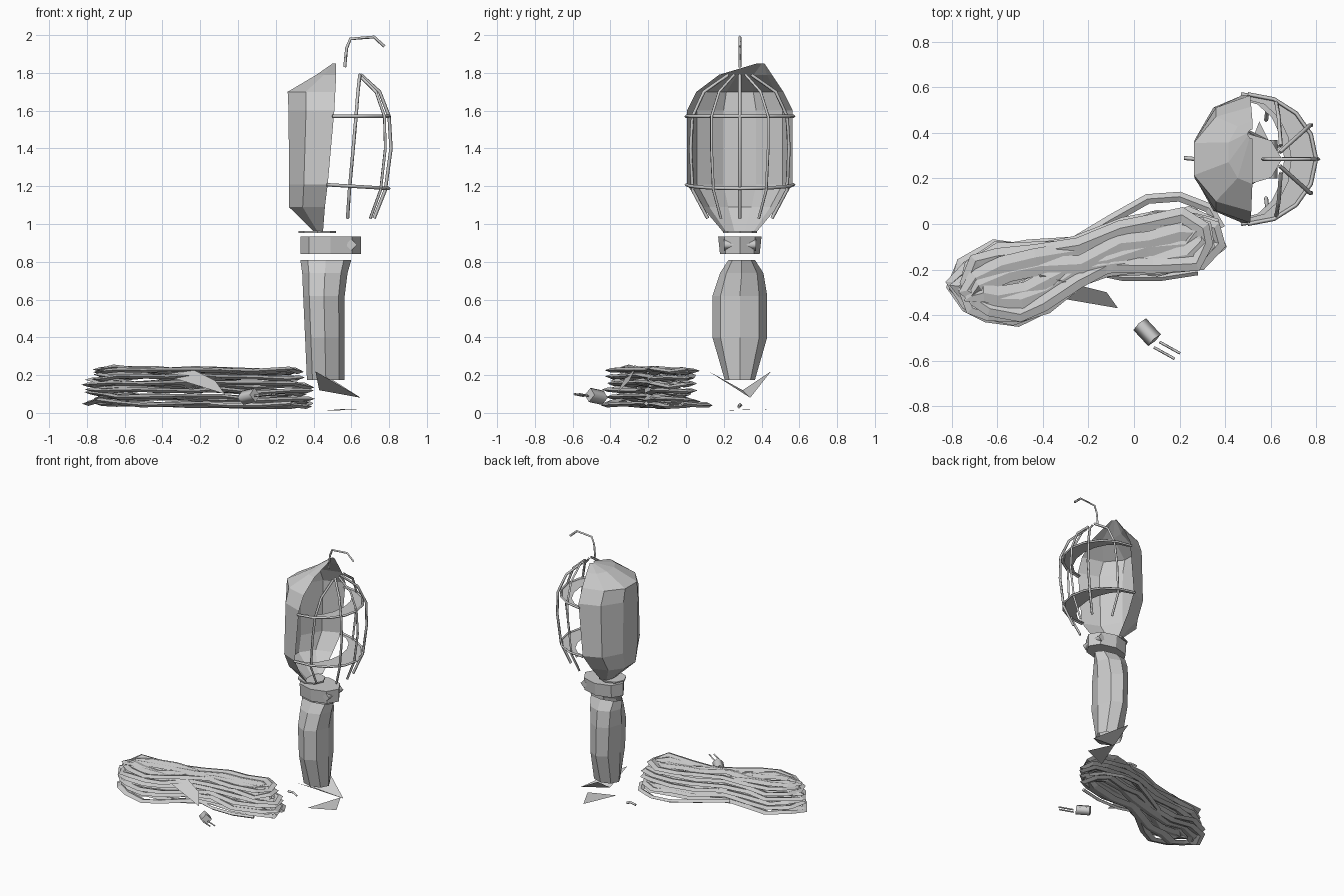
import bpy, bmesh, math, random
from mathutils import Vector

if "Cube" in bpy.data.objects:
    bpy.data.objects.remove(bpy.data.objects["Cube"])
random.seed(4)
CY = 0.285  # lamp axis in y


def mesh(name, verts, faces):
    me = bpy.data.meshes.new(name)
    me.from_pydata([tuple(v) for v in verts], [], faces)
    ob = bpy.data.objects.new(name, me)
    bpy.context.collection.objects.link(ob)
    return ob


def wire(name, pts, r=0.009):
    cu = bpy.data.curves.new(name, 'CURVE')
    cu.dimensions = '3D'
    cu.bevel_depth, cu.bevel_resolution, cu.use_fill_caps = r, 0, True
    sp = cu.splines.new('POLY')
    sp.points.add(len(pts) - 1)
    for p, c in zip(sp.points, pts):
        p.co = (*c, 1)
    ob = bpy.data.objects.new(name, cu)
    bpy.context.collection.objects.link(ob)
    return ob


def loft(name, rings, n, a0=0.0, a1=2 * math.pi, caps=True):
    """Stack of elliptical rings (z, cx, rx, ry, dy); an open arc if a1-a0 < 360."""
    full = a1 - a0 > 6.28
    m = n if full else n + 1
    verts = [(cx + rx * math.cos(a0 + (a1 - a0) * i / n),
              CY + (dy[0] if dy else 0) + ry * math.sin(a0 + (a1 - a0) * i / n), z)
             for z, cx, rx, ry, *dy in rings for i in range(m)]
    faces = [(k * m + i, k * m + (i + 1) % m, (k + 1) * m + (i + 1) % m, (k + 1) * m + i)
             for k in range(len(rings) - 1) for i in range(n)]
    if caps:
        faces += [tuple(range(m))[::-1], tuple(range((len(rings) - 1) * m, len(rings) * m))]
    return mesh(name, verts, faces)


def strand(name, pts, w, h, closed):
    """Flattened cable with a diamond section."""
    n, verts, faces = len(pts), [], []
    pts = [Vector(p) for p in pts]
    for i, p in enumerate(pts):
        a = pts[(i - 1) % n] if closed or i > 0 else p
        b = pts[(i + 1) % n] if closed or i < n - 1 else p
        s = (b - a).cross(Vector((0, 0, 1))).normalized() * w
        up = Vector((0, 0, h))
        verts += [p + s, p + up, p - s, p - up]
    for i in range(n if closed else n - 1):
        j = (i + 1) % n
        faces += [(i * 4 + k, i * 4 + (k + 1) % 4, j * 4 + (k + 1) % 4, j * 4 + k) for k in range(4)]
    if not closed:
        faces += [(3, 2, 1, 0), tuple(range(4 * n - 4, 4 * n))]
    return mesh(name, verts, faces)


# half-shell shade, open towards +x, flat facet at the back, lopsided peak
loft("shade", [(0.96, .45, .05, .09), (1.09, .46, .20, .20), (1.21, .475, .215, .28),
               (1.6, .51, .255, .28), (1.70, .515, .265, .23), (1.79, .52, .11, .14, .03),
               (1.85, .52, .02, .02, .11)],
     5, math.pi / 2, 3 * math.pi / 2, caps=False)

# cage ribs
zs = [1.03, 1.18, 1.4, 1.57, 1.7, 1.79]
wire("cage_front_rib", [(x, CY, z) for x, z in zip((.72, .78, .81, .80, .75, .65), zs)])
for s, side in ((-1, "left"), (1, "right")):
    wire("cage_diagonal_rib_" + side, [(x, CY + s * y, z) for x, y, z in
         zip((.70, .755, .78, .775, .73, .64), (.10, .14, .15, .15, .11, .03), zs)])
    wire("cage_side_rib_" + side, [(x, CY + s * y, z) for x, y, z in
         zip((.58, .59, .61, .625, .635, .645), (.17, .25, .26, .25, .19, .06), zs)])

# cage rings: thin flat crescents with a wire edge
for name, z, cx, tilt in (("upper_ring", 1.57, .50, 0), ("lower_ring", 1.20, .47, -.06)):
    arc = [math.radians(-90 + 22.5 * i) for i in range(9)]
    rx = .80 - cx
    outer = [(cx + rx * math.cos(a), CY + .285 * math.sin(a), z + tilt * rx * (math.cos(a) - .4)) for a in arc]
    inner = [(cx + .19 * math.cos(a), CY + .26 * math.sin(a), z + tilt * (.19 * math.cos(a) - .12)) for a in arc]
    wire("cage_" + name, outer)
    mesh("cage_" + name + "_plate", outer + inner, [(i, i + 1, i + 10, i + 9) for i in range(8)])

# hanging hook
wire("hook", [(.565, CY, 1.83), (.575, CY, 1.93), (.595, CY, 1.98), (.72, CY, 1.99),
              (.775, CY, 1.94)], .008)

# neck, collar and collar screw
loft("neck_flange", [(.952, .42, .10, .09), (.962, .42, .10, .09)], 8)
loft("collar", [(.84, .49, .16, .105), (.935, .49, .16, .115)], 8)
wire("collar_screw", [(.60, .20, .89), (.60, .37, .89)], .03)

# tapered handle
loft("handle", [(.175, .465, .10, .08), (.40, .46, .105, .145), (.62, .455, .11, .145),
                (.74, .46, .12, .115, .01), (.81, .465, .135, .07, .01)], 8, caps=False)

# folded guard and loose cable end under the handle
mesh("cable_guard", [(.41, .12, .22), (.65, .34, .08), (.43, .45, .22), (.43, .30, .12)],
     [(0, 1, 3), (1, 2, 3)])
mesh("floor_flap", [(.45, .19, .012), (.64, .27, .016), (.55, .45, .02)], [(0, 1, 2)])
wire("cable_end", [(.22, .29, .04), (.27, .285, .045), (.30, .28, .03)], .009)

# coiled cable: stacked, pinched loops, fraying towards the top left
outline = [(-.78, -.27), (-.74, -.18), (-.61, -.12), (-.45, -.12), (-.25, -.10), (-.05, -.02),
           (.1, .01), (.25, .03), (.34, -.01), (.36, -.09), (.29, -.16), (.1, -.18), (-.1, -.19),
           (-.25, -.24), (-.4, -.35), (-.52, -.40), (-.65, -.39), (-.73, -.35)]
for k in range(6):
    z = .045 + .036 * k
    for m, (s, w) in enumerate(((1, .034), (.62, .04), (.25, .04))):
        if m == 2 and k % 2 == 0:
            continue
        pts = []
        slope = random.uniform(-.03, .01)
        for x, y in outline:
            mid = -.12 + .24 * x
            x2 = -.21 + (x + .21) * (.9 + .1 * s) * (1 if k < 4 else .94)
            pts.append((x2 + random.uniform(-.015, .015), mid + (y - mid) * s + random.uniform(-.02, .02),
                        max(.032, z + slope * (x + .2) + random.uniform(-.012, .012))))
        strand("cable_loop_%d_%d" % (k, m), pts, w, .012, True)

# stray strands that leave the bundle
strand("cable_back_strand", [(-.30, -.10, .06), (-.10, .02, .05), (.06, .11, .045), (.20, .12, .04),
                             (.33, .07, .04), (.38, -.02, .05)], .022, .012, False)
strand("cable_front_strand", [(-.22, -.20, .05), (-.05, -.235, .04), (.12, -.235, .04), (.28, -.21, .05)],
       .015, .012, False)
mesh("cable_spike", [(-.42, -.22, .235), (-.24, -.27, .23), (-.12, -.30, .17), (-.07, -.37, .10), (-.36, -.32, .19)],
     [(0, 4, 3, 2, 1)])

# plug and prongs
wire("plug_body", [(.025, -.44, .08), (.09, -.51, .095)], .038)
for d in (-.012, .012):
    wire("plug_prong", [(.10 + d, -.53 + d, .09), (.19 + d, -.58 + d, .10)], .006)
